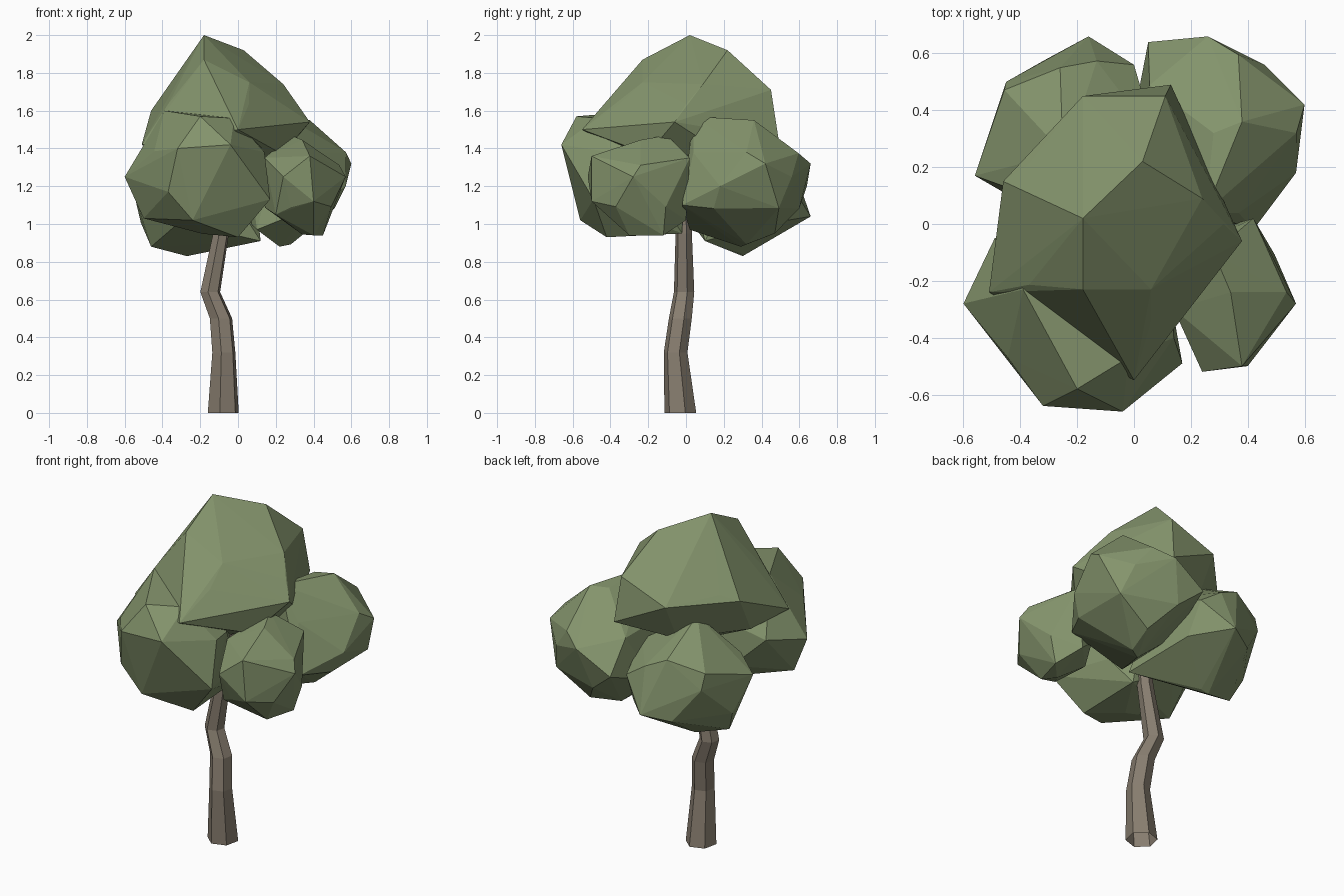
import bpy
import bmesh
import math
import random
from mathutils import Vector

random.seed(4)

if "Cube" in bpy.data.objects:
    bpy.data.objects.remove(bpy.data.objects["Cube"], do_unlink=True)


def make_material(name, colour):
    mat = bpy.data.materials.new(name)
    mat.use_nodes = True
    mat.diffuse_color = (*colour, 1)
    mat.node_tree.nodes["Principled BSDF"].inputs["Base Color"].default_value = (*colour, 1)
    return mat


leaf_green = make_material("leaf green", (0.23, 0.295, 0.15))
bark_brown = make_material("bark brown", (0.245, 0.207, 0.16))


def add_object(name, bm, material):
    bmesh.ops.recalc_face_normals(bm, faces=bm.faces)
    mesh = bpy.data.meshes.new(name)
    bm.to_mesh(mesh)
    bm.free()
    mesh.materials.append(material)
    obj = bpy.data.objects.new(name, mesh)
    bpy.context.collection.objects.link(obj)
    return obj


def foliage(name, centre, radii, corners):
    """Large-faceted clump: a coarse ball wrapped together with its main corners."""
    bm = bmesh.new()
    bmesh.ops.create_icosphere(bm, subdivisions=1, radius=1)
    centre = Vector(centre)
    for v in bm.verts:
        size = random.uniform(0.96, 1.03)
        v.co = centre + Vector(c * r * size for c, r in zip(v.co, radii))
    for corner in corners:
        bm.verts.new(corner)
    hull = bmesh.ops.convex_hull(bm, input=bm.verts)
    inside = {g for g in hull["geom_interior"] + hull["geom_unused"] if isinstance(g, bmesh.types.BMVert)}
    bmesh.ops.delete(bm, geom=list(inside), context="VERTS")
    return add_object(name, bm, leaf_green)


# Crown
foliage("top_foliage", (-0.06, 0, 1.5), (0.42, 0.4, 0.3), [
    (-0.18, 0.02, 2), (0.03, 0.22, 1.92), (-0.18, -0.23, 1.87), (0.06, -0.23, 1.75),
    (0, -0.55, 1.5), (0.38, -0.06, 1.54), (0.24, 0.09, 1.74), (0.11, 0.45, 1.71),
    (0.13, 0.49, 1.45), (-0.18, 0.45, 1.6), (-0.51, -0.24, 1.42), (-0.46, 0.15, 1.6)])

foliage("front_foliage", (-0.19, -0.3, 1.25), (0.36, 0.33, 0.31), [
    (-0.32, -0.64, 1.4), (-0.04, -0.66, 1.42), (-0.2, -0.58, 1.57), (-0.02, -0.47, 1.56),
    (-0.39, -0.23, 1.6), (0.17, -0.49, 1.13), (-0.6, -0.28, 1.25), (-0.5, -0.3, 1.03),
    (-0.24, -0.56, 1.02), (0, -0.42, 0.93), (0.14, -0.4, 1.38), (-0.49, -0.05, 1.3),
    (-0.01, -0.02, 0.95), (-0.37, -0.57, 1.17)])

foliage("small_side_foliage", (0.34, -0.24, 1.2), (0.22, 0.26, 0.25), [
    (0.38, -0.5, 1.36), (0.24, -0.52, 1.25), (0.57, -0.28, 1.25), (0.28, -0.1, 1.47),
    (0.45, -0.12, 0.94), (0.42, 0.02, 1.35), (0.2, -0.42, 1.05), (0.4, -0.5, 1.12),
    (0.4, -0.3, 0.94), (0.36, 0, 1.02), (0.14, -0.3, 1.35)])

foliage("back_left_foliage", (0.28, 0.32, 1.23), (0.32, 0.33, 0.33), [
    (0.6, 0.42, 1.32), (0.26, 0.66, 1.32), (0.38, 0.36, 1.55), (0.57, 0.18, 1.2),
    (0.22, 0.29, 0.88), (0.05, 0.64, 1.2), (0.46, 0.56, 1.25), (0.25, 0.04, 1.57),
    (0.42, -0.02, 1.1), (0.3, 0.47, 0.95), (0.1, 0.02, 0.97)])

foliage("back_right_foliage", (-0.22, 0.3, 1.15), (0.33, 0.33, 0.32), [
    (-0.16, 0.66, 1.04), (-0.45, 0.5, 1.2), (-0.56, 0.17, 1.2), (-0.27, 0.3, 0.83),
    (-0.46, 0.25, 0.88), (-0.26, 0.55, 1.35), (0, 0.56, 1.2), (-0.25, 0.25, 1.5),
    (0.12, 0.1, 0.91)])


def tapered_tube(name, path, sides=6):
    """Bent tube through (x, y, z, radius) stations, open at the foot."""
    bm = bmesh.new()
    rings = []
    for x, y, z, r in path:
        angles = [math.tau * (i + 0.3) / sides for i in range(sides)]
        rings.append([bm.verts.new((x + r * math.cos(a), y + r * math.sin(a), z)) for a in angles])
    for low, high in zip(rings, rings[1:]):
        for i in range(sides):
            j = (i + 1) % sides
            bm.faces.new((low[i], low[j], high[j], high[i]))
    bm.faces.new(rings[-1])
    return add_object(name, bm, bark_brown)


# Trunk, running up into the crown
tapered_tube("trunk", [
    (-0.078, -0.03, 0, 0.086), (-0.075, -0.055, 0.32, 0.064), (-0.09, -0.03, 0.5, 0.062),
    (-0.147, -0.01, 0.64, 0.055), (-0.09, -0.012, 0.95, 0.044), (-0.05, -0.01, 1.35, 0.03)])
